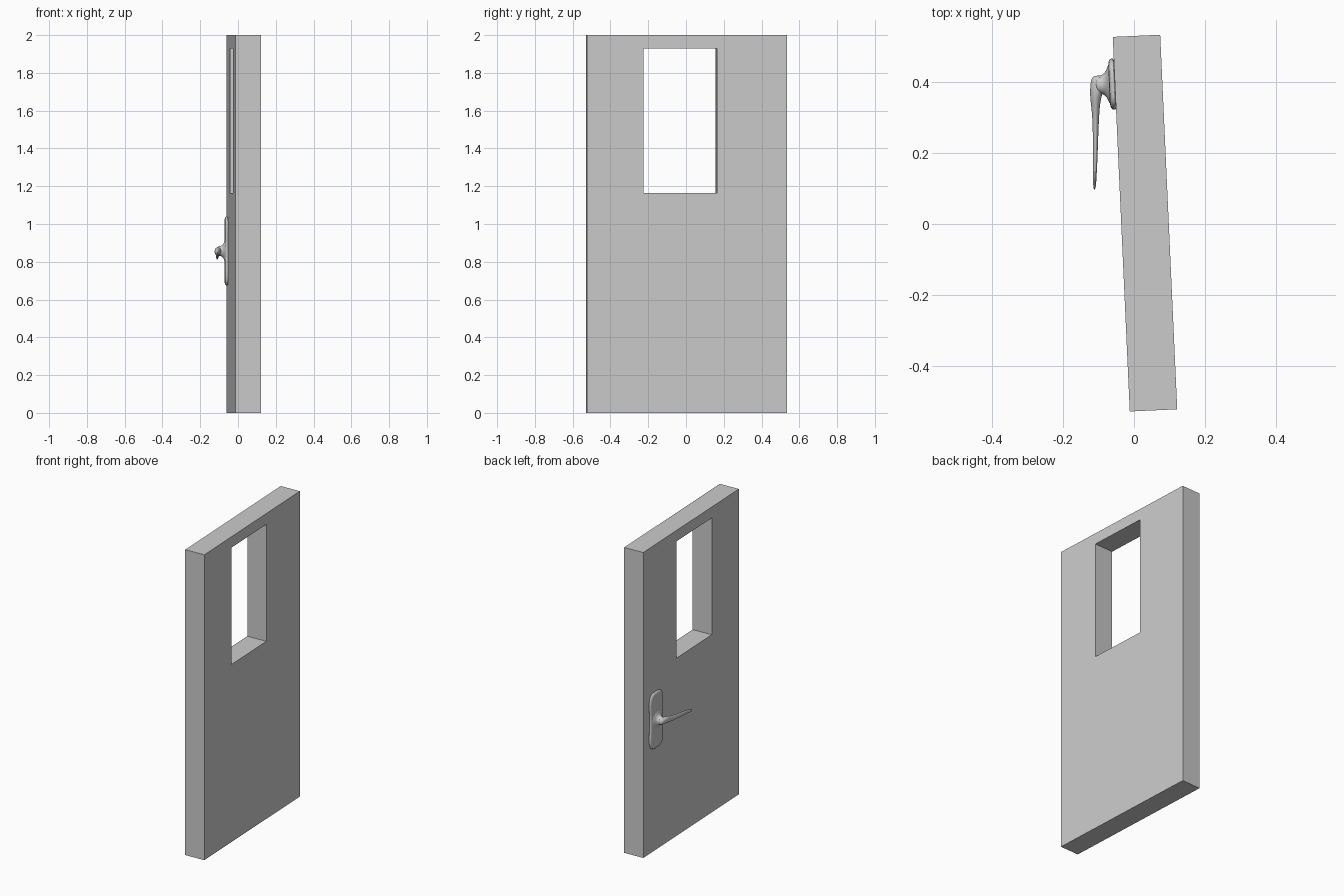
import bpy
import bmesh
from math import cos, sin, pi, radians, copysign
from mathutils import Matrix, Vector

cube = bpy.data.objects.get("Cube")
if cube:
    bpy.data.objects.remove(cube, do_unlink=True)

SWING = Matrix.Rotation(radians(2.6), 4, 'Z')

grey = bpy.data.materials.new("plain grey")
grey.use_nodes = True
grey.diffuse_color = (0.6, 0.6, 0.6, 1)
grey.node_tree.nodes["Principled BSDF"].inputs["Base Color"].default_value = (0.6, 0.6, 0.6, 1)


def finish(name, bm, matrix=None, smooth=False):
    """Turn a bmesh into a named, placed object."""
    bmesh.ops.recalc_face_normals(bm, faces=bm.faces)
    mesh = bpy.data.meshes.new(name)
    bm.to_mesh(mesh)
    bm.free()
    mesh.materials.append(grey)
    obj = bpy.data.objects.new(name, mesh)
    bpy.context.collection.objects.link(obj)
    if matrix:
        obj.matrix_world = matrix
    if smooth:
        mesh.polygons.foreach_set("use_smooth", [True] * len(mesh.polygons))
        sub = obj.modifiers.new("round", 'SUBSURF')
        sub.levels = sub.render_levels = 2
    return obj


def loft(name, rings, matrix=None):
    """Skin a list of closed rings and cap both ends."""
    bm = bmesh.new()
    loops = [[bm.verts.new(p) for p in ring] for ring in rings]
    n = len(loops[0])
    for a, b in zip(loops, loops[1:]):
        for i in range(n):
            j = (i + 1) % n
            bm.faces.new((a[i], a[j], b[j], b[i]))
    bm.faces.new(loops[0])
    bm.faces.new(loops[-1])
    return finish(name, bm, matrix, smooth=True)


def angles(n):
    return [2 * pi * i / n for i in range(n)]


# Door slab with a window opening cut straight through
def rectangle(bm, x, y0, y1, z0, z1):
    return [bm.verts.new((x, y, z)) for y, z in ((y0, z0), (y1, z0), (y1, z1), (y0, z1))]


bm = bmesh.new()
HALF = 0.067
outer = [rectangle(bm, x, -0.529, 0.529, 0, 2) for x in (-HALF, HALF)]
inner = [rectangle(bm, x, -0.23, 0.158, 1.163, 1.928) for x in (-HALF, HALF)]
for i in range(4):
    j = (i + 1) % 4
    for a, b in (outer, inner, (outer[0], inner[0]), (outer[1], inner[1])):
        bm.faces.new((a[i], a[j], b[j], b[i]))
finish("door_slab", bm, Matrix.Translation((0.031, 0.0025, 0)) @ SWING)

# Handle parts fixed to the door face: local -x points out of the door
mount = Matrix.Translation((-0.054, 0.395, 0.857)) @ SWING


def plate_ring(depth, inset):
    """Rounded tall outline with a gentle waist."""
    ring = []
    for t in angles(32):
        c, s = cos(t), sin(t)
        y = copysign(abs(c) ** 0.5, c)
        z = copysign(abs(s) ** 0.5, s)
        waist = 1 - 0.2 * cos(z * pi / 2) ** 2
        ring.append((-depth, y * (0.081 - inset) * waist, z * (0.184 - inset)))
    return ring


loft("handle_backplate",
     [plate_ring(d, i) for d, i in ((-0.003, 0), (0.004, 0), (0.01, 0.001), (0.015, 0.008), (0.017, 0.025))],
     mount)

# Flared neck between the plate and the lever
neck = ((0.010, 0.066), (0.017, 0.056), (0.022, 0.042), (0.029, 0.031), (0.04, 0.026), (0.058, 0.025))
loft("handle_neck",
     [[(-d, r * cos(t), r * sin(t)) for t in angles(16)] for d, r in neck],
     mount)

# Tapering, gently waved lever: y, centre x, centre z, half depth, half height
lever = (
    (0.419, -0.100, 0.858, 0.010, 0.012),
    (0.412, -0.103, 0.858, 0.019, 0.020),
    (0.380, -0.105, 0.857, 0.020, 0.023),
    (0.350, -0.109, 0.853, 0.015, 0.021),
    (0.310, -0.108, 0.842, 0.010, 0.018),
    (0.250, -0.1085, 0.834, 0.008, 0.016),
    (0.180, -0.109, 0.830, 0.006, 0.014),
    (0.120, -0.111, 0.823, 0.005, 0.012),
    (0.096, -0.1115, 0.819, 0.003, 0.008),
)
loft("handle_lever",
     [[(x + a * cos(t), y, z + b * sin(t)) for t in angles(12)] for y, x, z, a, b in lever])
